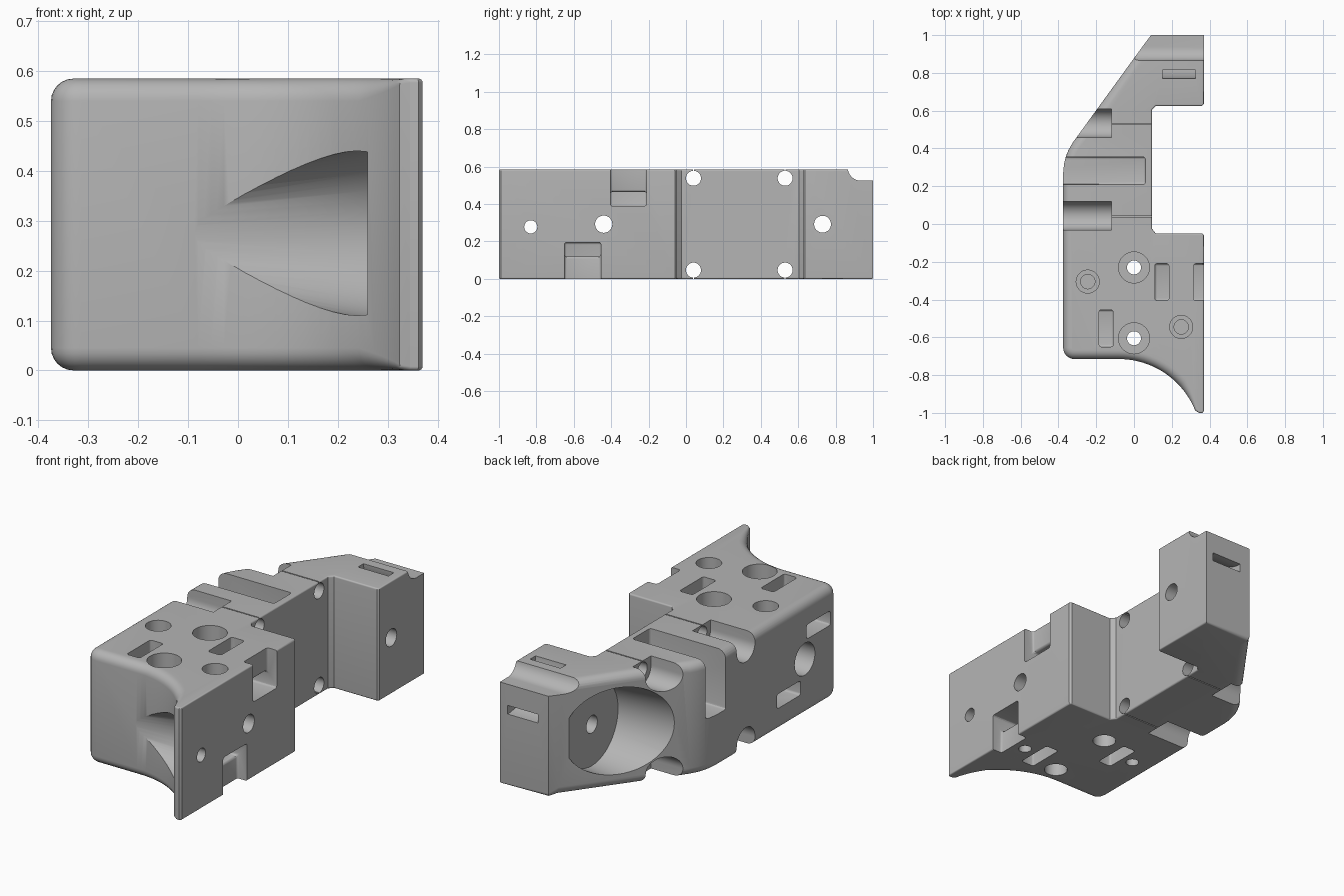
import bpy, bmesh, math
from mathutils import Matrix, Vector

if bpy.data.objects.get("Cube"):
    bpy.data.objects.remove(bpy.data.objects["Cube"])

H = 0.585
SOFT, CRISP = 0.045, 0.008

grey = bpy.data.materials.new("plain grey")
grey.use_nodes = True
grey.diffuse_color = (0.46, 0.46, 0.46, 1)
grey.node_tree.nodes["Principled BSDF"].inputs["Base Color"].default_value = grey.diffuse_color

cutters = bpy.data.collections.new("cutters")
bpy.context.scene.collection.children.link(cutters)


def make_object(name, bm, collection):
    bmesh.ops.recalc_face_normals(bm, faces=bm.faces[:])
    mesh = bpy.data.meshes.new(name)
    bm.to_mesh(mesh)
    bm.free()
    mesh.materials.append(grey)
    obj = bpy.data.objects.new(name, mesh)
    collection.objects.link(obj)
    return obj


def add_cutter(name, bm):
    make_object(name, bm, cutters).hide_render = True


def cut_prism(name, axis, points, lo, hi, rounding=0.0):
    """Closed profile swept along X (points are y, z) or Y (points are x, z)."""
    bm = bmesh.new()
    ends = []
    for d in (lo, hi):
        ends.append([bm.verts.new((d, u, v) if axis == 'X' else (u, d, v)) for u, v in points])
    a, b = ends
    bm.faces.new(a[::-1])
    bm.faces.new(b)
    for i in range(len(a)):
        j = (i + 1) % len(a)
        bm.faces.new((a[i], a[j], b[j], b[i]))
    if rounding:
        bmesh.ops.recalc_face_normals(bm, faces=bm.faces[:])
        bmesh.ops.bevel(bm, geom=bm.edges[:], offset=rounding, segments=3, profile=0.5, affect='EDGES')
    add_cutter(name, bm)


def cut_round(name, axis, u, v, lo, hi, r_lo, r_hi=None):
    """Cylinder or cone along X (u=y, v=z) or Z (u=x, v=y)."""
    mid = (lo + hi) / 2
    if axis == 'X':
        matrix = Matrix.Translation((mid, u, v)) @ Matrix.Rotation(math.pi / 2, 4, 'Y')
    else:
        matrix = Matrix.Translation((u, v, mid))
    bm = bmesh.new()
    bmesh.ops.create_cone(bm, cap_ends=True, segments=48, radius1=r_lo, radius2=r_hi or r_lo,
                          depth=hi - lo, matrix=matrix)
    add_cutter(name, bm)


def arc(cx, cy, r, start, end, count):
    angles = [math.radians(start + (end - start) * k / count) for k in range(count + 1)]
    return [(cx + r * math.cos(a), cy + r * math.sin(a)) for a in angles]


# Body outline, each point with the rounding of its upper and lower rim
outline = [(x, y, CRISP) for x, y in [
    (0.345, -1), (0.362, -1), (0.37, -0.99), (0.37, -0.06), (0.36, -0.05),
    (0.115, -0.05), (0.095, -0.025), (0.095, 0.605), (0.115, 0.625),
    (0.36, 0.625), (0.37, 0.635), (0.37, 1)]]
outline += [(0.09, 1, 0.02)]
outline += [(x, y, SOFT) for x, y in [
    (0.06, 0.96), (-0.325, 0.43), (-0.345, 0.395), (-0.36, 0.36), (-0.37, 0.32), (-0.375, 0.27)]]
outline += [(x, y, SOFT) for x, y in arc(-0.315, -0.655, 0.06, 180, 270, 6)]
for i, (x, y) in enumerate(arc(-0.08, -1.151, 0.436, 90, 22, 20)):
    outline.append((x, y, SOFT if i < 15 else SOFT + (0.012 - SOFT) * (i - 14) / 6))


def inward(i):
    """Mitred inward direction at an outline point."""
    p0, p1, p2 = (Vector(outline[(i + k) % len(outline)][:2]) for k in (-1, 0, 1))
    d1, d2 = (p1 - p0).normalized(), (p2 - p1).normalized()
    n1, n2 = Vector((-d1.y, d1.x)), Vector((-d2.y, d2.x))
    n = (n1 + n2).normalized()
    return n / n.dot(n1)


steps = [math.pi / 2 * k / 6 for k in range(7)]
bm = bmesh.new()
rings = []
for top, angles in ((False, steps[::-1]), (True, steps)):
    for t in angles:
        ring = []
        for i, (x, y, r) in enumerate(outline):
            p = Vector((x, y)) + inward(i) * r * (1 - math.cos(t))
            drop = r * (1 - math.sin(t))
            ring.append(bm.verts.new((p.x, p.y, H - drop if top else drop)))
        rings.append(ring)
sides = []
for a, b in zip(rings, rings[1:]):
    for i in range(len(a)):
        j = (i + 1) % len(a)
        sides.append(bm.faces.new((a[i], a[j], b[j], b[i])))
bm.faces.new(rings[0][::-1])
bm.faces.new(rings[-1])
bmesh.ops.triangulate(bm, faces=sides)
body = make_object("bracket_body", bm, bpy.context.scene.collection)

# Clamp screw holes with slits and open head pockets, top and bottom
for y in (0.04, 0.53):
    for z, z_out, sign in ((H - 0.047, H + 0.1, 1), (0.047, -0.1, -1)):
        cut_round("screw_hole", 'X', y, z, -0.5, 0.2, 0.04)
        cut_prism("screw_slit", 'X', [(y - 0.003, z), (y + 0.003, z), (y + 0.003, z_out), (y - 0.003, z_out)],
                  -0.3, 0.21)
        yc = y + 0.004
        bowl = [(u, z + sign * v) for u, v in arc(yc, 0, 0.075, 180, 360, 24)]
        cut_prism("head_pocket", 'X', bowl + [(yc + 0.075, z_out), (yc - 0.075, z_out)], -0.52, -0.12)

# Wide slot across the middle
cut_prism("middle_slot", 'Y', [(-0.6, 0.28), (0.06, 0.28), (0.06, 0.8), (-0.6, 0.8)], 0.21, 0.355, 0.012)

# Strap channels in the front block, the lower ones turned half a turn about X
right_strap = [(0.11, 0.7), (0.11, 0.39), (0.5, 0.39), (0.5, 0.7),
               (0.315, 0.7), (0.315, 0.465), (0.185, 0.465), (0.185, 0.7)]
left_strap = [(-0.5, 0.39), (-0.11, 0.39), (-0.11, 0.7), (-0.185, 0.7), (-0.185, 0.465), (-0.5, 0.465)]
for name, profile, lo, hi in (("right_strap", right_strap, -0.405, -0.21), ("left_strap", left_strap, -0.65, -0.455)):
    cut_prism(name + "_upper", 'Y', profile, lo, hi, 0.012)
    cut_prism(name + "_lower", 'Y', [(x, H - z) for x, z in profile], -0.86 - hi, -0.86 - lo, 0.012)

# Upright holes in the front block
for y in (-0.23, -0.605):
    cut_round("mount_hole", 'Z', 0, y, -0.12, 0.72, 0.037)
    cut_round("mount_recess", 'Z', 0, y, 0.44, 0.7, 0.082)
    cut_round("mount_recess_below", 'Z', 0, y, -0.1, 0.1, 0.057)
for x, y in ((-0.245, -0.305), (0.25, -0.545)):
    cut_round("small_recess", 'Z', x, y, 0.36, 0.7, 0.061)
    cut_round("small_bore", 'Z', x, y, 0.28, 0.5, 0.038)
    cut_round("small_hole_below", 'Z', x, y, -0.1, 0.15, 0.032)

# Cross holes and the tapered scoop in the curved front
cut_round("cross_hole", 'X', -0.44, 0.2925, -0.55, 0.55, 0.046)
cut_round("cross_recess", 'X', -0.44, 0.2925, -0.53, -0.27, 0.083)
cut_round("front_hole", 'X', -0.83, 0.278, 0.2, 0.56, 0.035)
cut_round("front_scoop", 'X', -0.83, 0.275, -0.12, 0.26, 0.11, 0.17)

# Bowl in the slanted back, with its hole through the wing
cut_round("back_bowl", 'X', 0.73, 0.2925, -0.54, 0.03, 0.255, 0.215)
cut_round("wing_hole", 'X', 0.73, 0.2925, -0.1, 0.57, 0.045)

# Stepped groove with a coved inner side on the top back edge
cove = arc(0.935, 0.595, 0.07, 180, 270, 10)
cut_prism("edge_groove", 'X', [(0.865, 0.8)] + cove + [(1.2, 0.525), (1.2, 0.8)], -0.3, 0.58)

# Curved strap channel from the wing top to its back face
band = arc(1, 0.6, 0.185, 175, 275, 20) + arc(1, 0.6, 0.23, 275, 175, 20)
cut_prism("wing_strap_channel", 'X', band, 0.15, 0.325)

# Carve the body in one pass, then drop the cutters
carve = body.modifiers.new("carve", 'BOOLEAN')
carve.operation = 'DIFFERENCE'
carve.solver = 'EXACT'
carve.operand_type = 'COLLECTION'
carve.collection = cutters
bpy.context.view_layer.update()
carved = bpy.data.meshes.new_from_object(body.evaluated_get(bpy.context.evaluated_depsgraph_get()))
body.modifiers.clear()
body.data = carved
for cutter in cutters.objects[:]:
    bpy.data.objects.remove(cutter)
bpy.data.collections.remove(cutters)

bpy.ops.object.select_all(action='DESELECT')
body.select_set(True)
bpy.context.view_layer.objects.active = body
bpy.ops.object.shade_smooth_by_angle(angle=math.radians(30))
